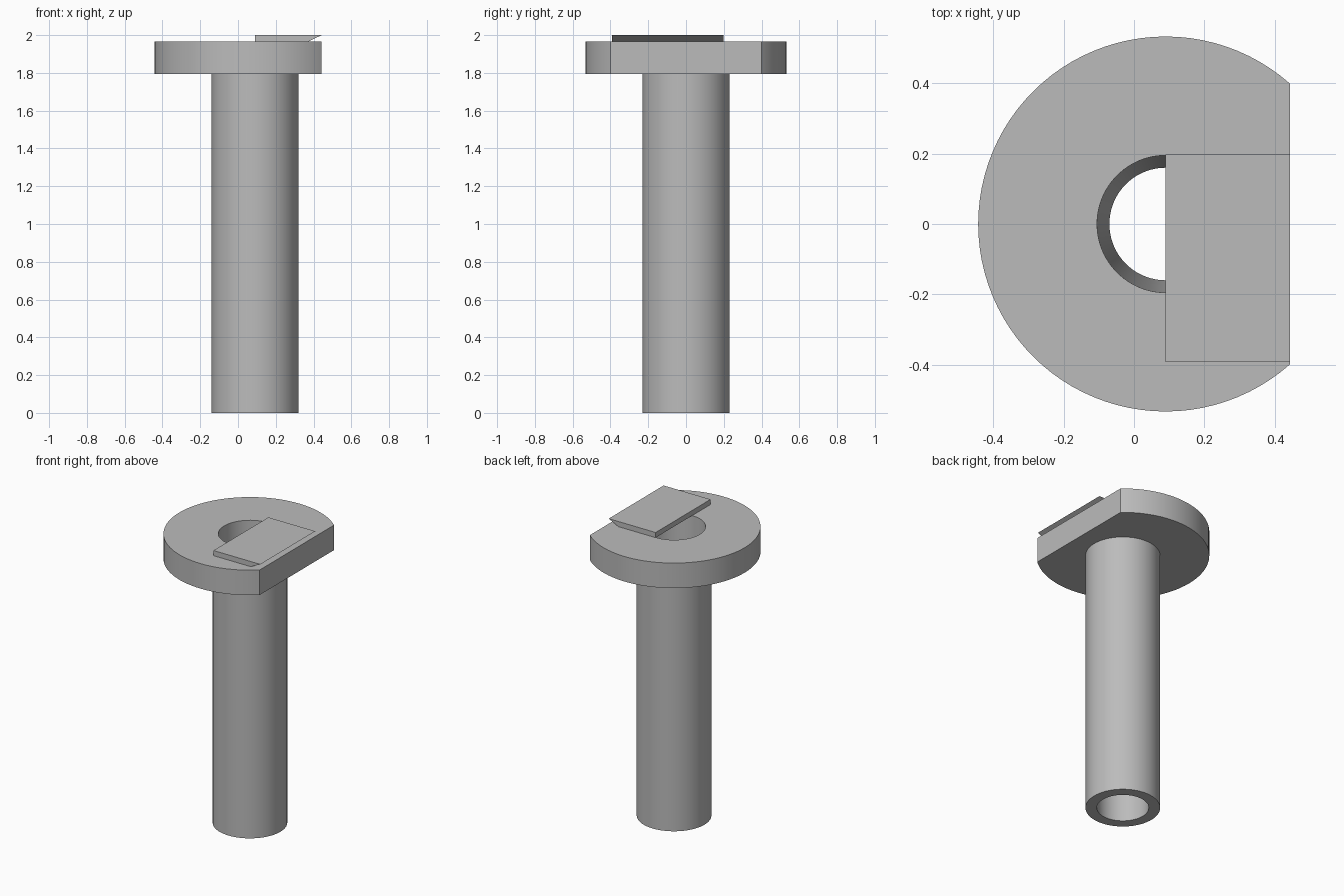
import bpy
import math

cube = bpy.data.objects.get("Cube")
if cube:
    bpy.data.objects.remove(cube, do_unlink=True)

AXIS_X = 0.09      # centre line of the tube
FLAT_X = 0.443     # flat side of the flange
TOP_Z = 1.965      # upper face of the flange
SEGMENTS = 96

grey = bpy.data.materials.new("plain grey")
grey.use_nodes = True
grey.diffuse_color = (0.5, 0.5, 0.5, 1)
grey.node_tree.nodes["Principled BSDF"].inputs["Base Color"].default_value = (0.5, 0.5, 0.5, 1)


def make_object(name, verts, faces):
    mesh = bpy.data.meshes.new(name)
    mesh.from_pydata(verts, [], faces)
    mesh.materials.append(grey)
    obj = bpy.data.objects.new(name, mesh)
    bpy.context.collection.objects.link(obj)
    return obj


def lathe(name, profile):
    """Revolve a closed (radius, z) profile around the tube axis."""
    count = len(profile)
    verts, faces = [], []
    for i in range(SEGMENTS):
        a = math.tau * i / SEGMENTS
        verts += [(AXIS_X + r * math.cos(a), r * math.sin(a), z) for r, z in profile]
        nxt = (i + 1) % SEGMENTS
        for j in range(count):
            k = (j + 1) % count
            faces.append((i * count + j, nxt * count + j, nxt * count + k, i * count + k))
    return make_object(name, verts, faces)


def prism(name, outline, y0, y1):
    """Extrude an (x, z) outline along y."""
    n = len(outline)
    verts = [(x, y, z) for y in (y0, y1) for x, z in outline]
    faces = [tuple(range(n)), tuple(reversed(range(n, 2 * n)))]
    faces += [(i, i + n, (i + 1) % n + n, (i + 1) % n) for i in range(n)]
    return make_object(name, verts, faces)


# Flanged tube with a tapered bore
tube = lathe("flanged_tube", [(0.16, 0), (0.23, 0), (0.23, 1.795), (0.533, 1.795),
                              (0.533, TOP_Z), (0.195, TOP_Z)])

# Cutter that trims one side of the flange flat
cutter = prism("flat_cutter", [(FLAT_X, 1.6), (0.9, 1.6), (0.9, 2.1), (FLAT_X, 2.1)], -1, 1)
cutter.hide_render = True
cutter.hide_set(True)
cut = tube.modifiers.new("flat side", "BOOLEAN")
cut.operation = "DIFFERENCE"
cut.object = cutter
cut.solver = "EXACT"
bpy.context.view_layer.objects.active = tube
tube.select_set(True)
bpy.ops.object.modifier_apply(modifier=cut.name)
bpy.data.objects.remove(cutter, do_unlink=True)
bpy.ops.object.shade_smooth_by_angle(angle=math.radians(30))

# Thin plate over half the bore, undercut at its outer end
prism("top_plate", [(AXIS_X, TOP_Z), (0.37, TOP_Z), (FLAT_X, 2.0), (AXIS_X, 2.0)], -0.392, 0.198)
